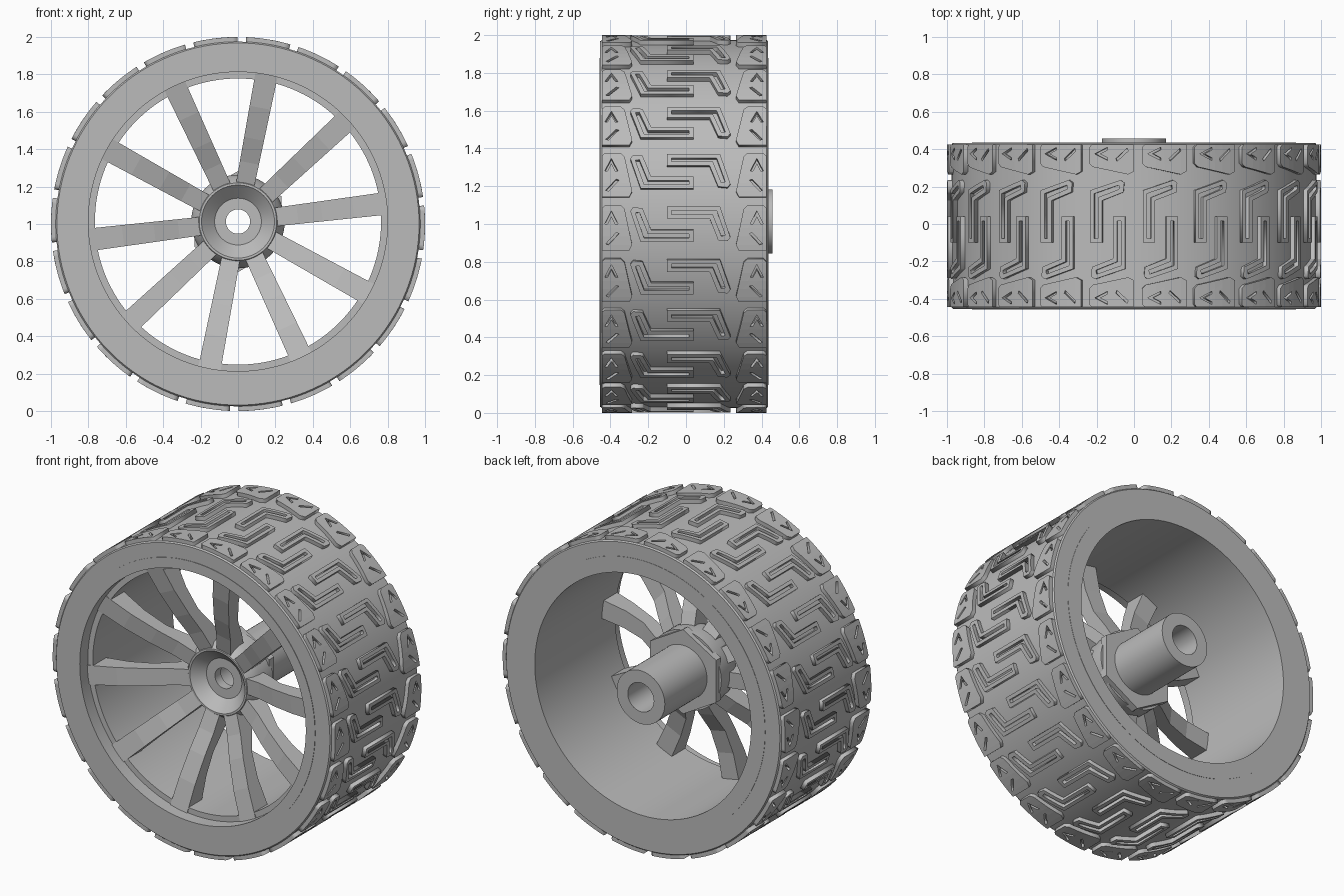
import bpy, bmesh
from math import sin, cos, pi, radians
from mathutils import Vector

cube = bpy.data.objects.get("Cube")
if cube:
    bpy.data.objects.remove(cube, do_unlink=True)

grey = bpy.data.materials.new("plain_grey")
grey.use_nodes = True
GREY = (0.5, 0.5, 0.5, 1)
grey.diffuse_color = GREY
grey.node_tree.nodes["Principled BSDF"].inputs["Base Color"].default_value = GREY

TYRE_Z, HUB_Z = 1.0, 1.013
BLOCKS, SPOKES = 22, 10


def finish(name, bm, smooth=False):
    """Turn a bmesh into a named, coloured object."""
    bmesh.ops.recalc_face_normals(bm, faces=bm.faces)
    mesh = bpy.data.meshes.new(name)
    bm.to_mesh(mesh)
    bm.free()
    mesh.materials.append(grey)
    obj = bpy.data.objects.new(name, mesh)
    bpy.context.collection.objects.link(obj)
    if smooth:
        bpy.ops.object.select_all(action='DESELECT')
        obj.select_set(True)
        bpy.context.view_layer.objects.active = obj
        bpy.ops.object.shade_smooth_by_angle(angle=radians(30))
    return obj


def lathe(name, profile, z, steps=96, turn=0.0, smooth=True):
    """Spin a closed (radius, y) profile around the axle."""
    bm = bmesh.new()
    rings = []
    for i in range(steps):
        a = turn + 2 * pi * i / steps
        rings.append([bm.verts.new((r * cos(a), y, z + r * sin(a))) for r, y in profile])
    n = len(profile)
    for i in range(steps):
        a, b = rings[i], rings[(i + 1) % steps]
        for j in range(n):
            k = (j + 1) % n
            bm.faces.new((a[j], a[k], b[k], b[j]))
    return finish(name, bm, smooth)


# Tyre body and the rim with its stepped front opening
lathe("tyre", [(0.85, -0.454), (0.968, -0.454), (0.975, -0.445),
               (0.975, 0.425), (0.968, 0.434), (0.85, 0.434)], TYRE_Z, 132)
lathe("rim", [(0.8, -0.457), (0.865, -0.457), (0.865, 0.436),
              (0.765, 0.436), (0.765, -0.375), (0.8, -0.375)], HUB_Z, 132)

# Hub with dished front, rear shaft and bore
lathe("hub", [(0.065, -0.14), (0.125, -0.14), (0.195, -0.207), (0.207, -0.207),
              (0.235, -0.17), (0.25, -0.12), (0.25, 0.0), (0.17, 0.0),
              (0.17, 0.457), (0.092, 0.457), (0.092, -0.08), (0.065, -0.08)], HUB_Z, 64)
lathe("hex_collar", [(0.16, -0.02), (0.27, -0.02), (0.27, 0.03), (0.16, 0.03)],
      HUB_Z, 6, pi / 2, False)

# Spokes: a curved side profile, slightly wider toward the rim
SPOKE_FRONT = [(0.2, -0.2), (0.32, -0.235), (0.45, -0.29), (0.62, -0.345), (0.8, -0.383)]
SPOKE_BACK = [(0.77, -0.24), (0.6, -0.235), (0.45, -0.2), (0.32, -0.12), (0.2, -0.06)]
bm = bmesh.new()
for i in range(SPOKES):
    a = radians(7) + 2 * pi * i / SPOKES
    out, side = Vector((cos(a), 0, sin(a))), Vector((-sin(a), 0, cos(a)))
    sides = []
    for s in (-1, 1):
        sides.append([bm.verts.new(out * r + side * s * (0.046 + 0.018 * r)
                                   + Vector((0, y, HUB_Z)))
                      for r, y in SPOKE_FRONT + SPOKE_BACK])
    n = len(sides[0])
    for j in range(n):
        k = (j + 1) % n
        bm.faces.new((sides[0][j], sides[0][k], sides[1][k], sides[1][j]))
    for s in sides:
        for j in range(n // 2 - 1):
            bm.faces.new((s[j], s[j + 1], s[n - 2 - j], s[n - 1 - j]))
finish("spokes", bm)

# Tread outlines, laid flat as (across, around)
SHOULDER = [(-0.445, -0.12), (-0.445, 0.105), (-0.43, 0.12), (-0.345, 0.12),
            (-0.325, 0.1), (-0.285, -0.09), (-0.3, -0.12)]
CHEVRON = [(-0.43, 0.02), (-0.395, 0.09), (-0.36, 0.02),
           (-0.374, 0.02), (-0.395, 0.062), (-0.416, 0.02)]
SIPE = [(-0.425, -0.085), (-0.41, -0.09), (-0.355, -0.03), (-0.37, -0.025)]
STICK = [(-0.07, 0.03), (-0.07, 0.095), (0.21, 0.095), (0.265, -0.07),
         (0.25, -0.09), (0.2, -0.085), (0.155, 0.03)]
STICK_SLOT = [(-0.047, 0.052), (-0.047, 0.073), (0.192, 0.073),
              (0.238, -0.06), (0.217, -0.063), (0.172, 0.052)]
outlines = []
for shape in (SHOULDER, CHEVRON, SIPE):
    outlines += [shape, [(-0.02 - v, u) for v, u in shape]]
for shape in (STICK, STICK_SLOT):
    for s in (1, -1):
        outlines.append([(s * v - 0.03, s * u + 0.02) for v, u in shape])

# Fill and extrude one flat tread unit
curve = bpy.data.curves.new("tread_outline", 'CURVE')
curve.dimensions = '2D'
curve.fill_mode = 'BOTH'
curve.extrude = 0.02
for pts in outlines:
    spline = curve.splines.new('POLY')
    spline.points.add(len(pts) - 1)
    for p, (v, u) in zip(spline.points, pts):
        p.co = (v, u, 0, 1)
    spline.use_cyclic_u = True
flat = bpy.data.objects.new("tread_outline", curve)
bpy.context.collection.objects.link(flat)
dg = bpy.context.evaluated_depsgraph_get()
unit = bpy.data.meshes.new_from_object(flat.evaluated_get(dg))
bpy.data.objects.remove(flat, do_unlink=True)

# Wrap the tread unit around the tyre
tread = bmesh.new()
for i in range(BLOCKS):
    start = len(tread.verts)
    tread.from_mesh(unit)
    tread.verts.ensure_lookup_table()
    new = tread.verts[start:]
    for c in range(-2, 3):
        geom = set(new)
        geom.update(e for v in new for e in v.link_edges)
        geom.update(f for v in new for f in v.link_faces)
        bmesh.ops.bisect_plane(tread, geom=list(geom), plane_co=(0, c * 0.045, 0),
                               plane_no=(0, 1, 0))
        tread.verts.ensure_lookup_table()
        new = tread.verts[start:]
    a0 = radians(-1.2) + 2 * pi * i / BLOCKS
    for v in new:
        y, u, h = v.co
        r = 1.0 if h > 0 else 0.965
        v.co = (r * cos(a0 + u), y, TYRE_Z + r * sin(a0 + u))
bmesh.ops.remove_doubles(tread, verts=tread.verts, dist=0.0005)
finish("tread_blocks", tread)
bpy.data.meshes.remove(unit)
